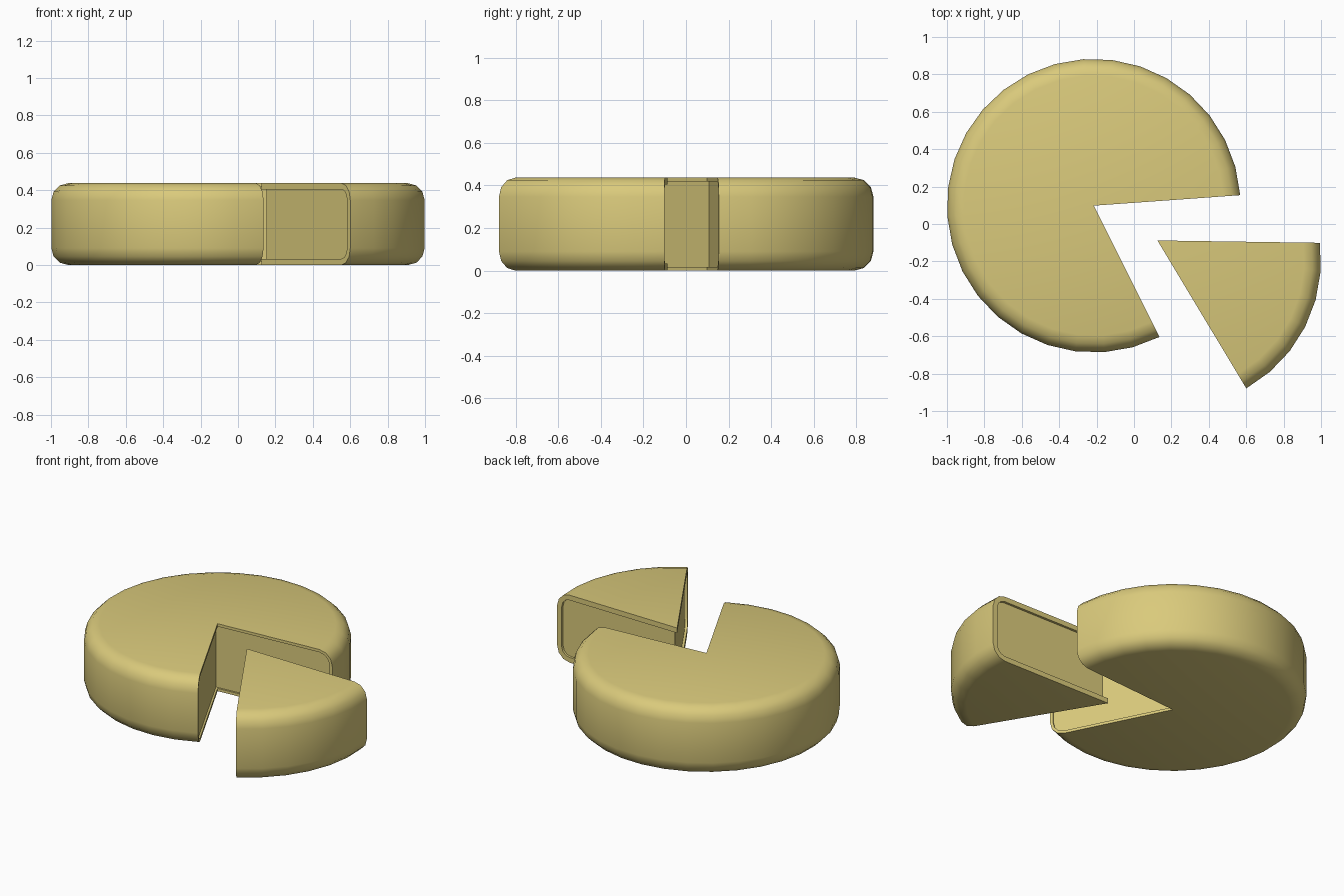
import bpy, bmesh
from math import sin, cos, pi, radians
from mathutils import Vector

HEIGHT, RADIUS, FILLET = 0.437, 0.785, 0.09
STEP = radians(11.25)

cube = bpy.data.objects.get("Cube")
if cube:
    bpy.data.objects.remove(cube, do_unlink=True)

cheese = bpy.data.materials.new("pale yellow cheese")
colour = (0.70, 0.59, 0.20, 1)
cheese.diffuse_color = colour
cheese.use_nodes = True
cheese.node_tree.nodes["Principled BSDF"].inputs["Base Color"].default_value = colour


def rim_profile(inset, segments=3):
    """Rounded outer edge as (distance in from the outside, height), bottom to top."""
    r = FILLET - inset
    lower = []
    for i in range(segments + 1):
        t = pi / 2 * i / segments
        lower.append((FILLET - r * sin(t), FILLET - r * cos(t)))
    return lower + [(d, HEIGHT - z) for d, z in reversed(lower)]


def sector(name, centre, apex, start, steps, rim, depth):
    """Rounded wheel sector whose two cut faces are recessed inside a thin rind."""
    bm = bmesh.new()
    apex = Vector(apex)
    outer = [Vector(centre) + RADIUS * Vector((cos(start + STEP * k), sin(start + STEP * k)))
             for k in range(steps + 1)]

    def vert(xy, z):
        return bm.verts.new((xy.x, xy.y, z))

    def column(edge, inset, shift=Vector((0, 0))):
        ray = (edge - apex).normalized()
        return [vert(edge - ray * d + shift, z) for d, z in rim_profile(inset)]

    def bridge(a, b):
        for i in range(len(a) - 1):
            bm.faces.new((a[i], a[i + 1], b[i + 1], b[i]))

    # Outer rind, top and bottom
    rings = [column(p, 0) for p in outer]
    low, high = vert(apex, 0), vert(apex, HEIGHT)
    for a, b in zip(rings, rings[1:]):
        bridge(a, b)
    bm.faces.new([low] + [r[0] for r in rings])
    bm.faces.new([high] + [r[-1] for r in rings])

    # Recessed cut faces, meeting at a shared inner corner
    d1, d2 = (outer[0] - apex).normalized(), (outer[-1] - apex).normalized()
    n1, n2 = Vector((-d1.y, d1.x)), Vector((d2.y, -d2.x))
    corner = apex + (n1 + n2) * depth / (1 + n1.dot(n2))
    lip = [vert(apex, z) for z in (rim, HEIGHT - rim)]
    core = [vert(corner, z) for z in (rim, HEIGHT - rim)]
    for edge, ring, n in ((outer[0], rings[0], n1), (outer[-1], rings[-1], n2)):
        outside = [low] + ring + [high]
        inside = [lip[0]] + column(edge, rim) + [lip[1]]
        deep = [core[0]] + column(edge, rim, n * depth) + [core[1]]
        bridge(outside, inside)
        bridge(inside, deep)
        bm.faces.new(deep)

    bmesh.ops.recalc_face_normals(bm, faces=bm.faces)
    mesh = bpy.data.meshes.new(name)
    bm.to_mesh(mesh)
    bm.free()
    mesh.materials.append(cheese)
    obj = bpy.data.objects.new(name, mesh)
    bpy.context.collection.objects.link(obj)
    bpy.ops.object.select_all(action='DESELECT')
    obj.select_set(True)
    bpy.context.view_layer.objects.active = obj
    bpy.ops.object.shade_smooth_by_angle(angle=radians(40))


# Main wheel with the missing wedge, and the wedge pulled out of it
sector("cheese_wheel", (-0.215, 0.098), (-0.215, 0.098), radians(4.1), 26, 0.018, 0.012)
sector("cheese_slice", (0.215, -0.195), (0.125, -0.088), radians(-60.6), 6, 0.033, 0.015)
